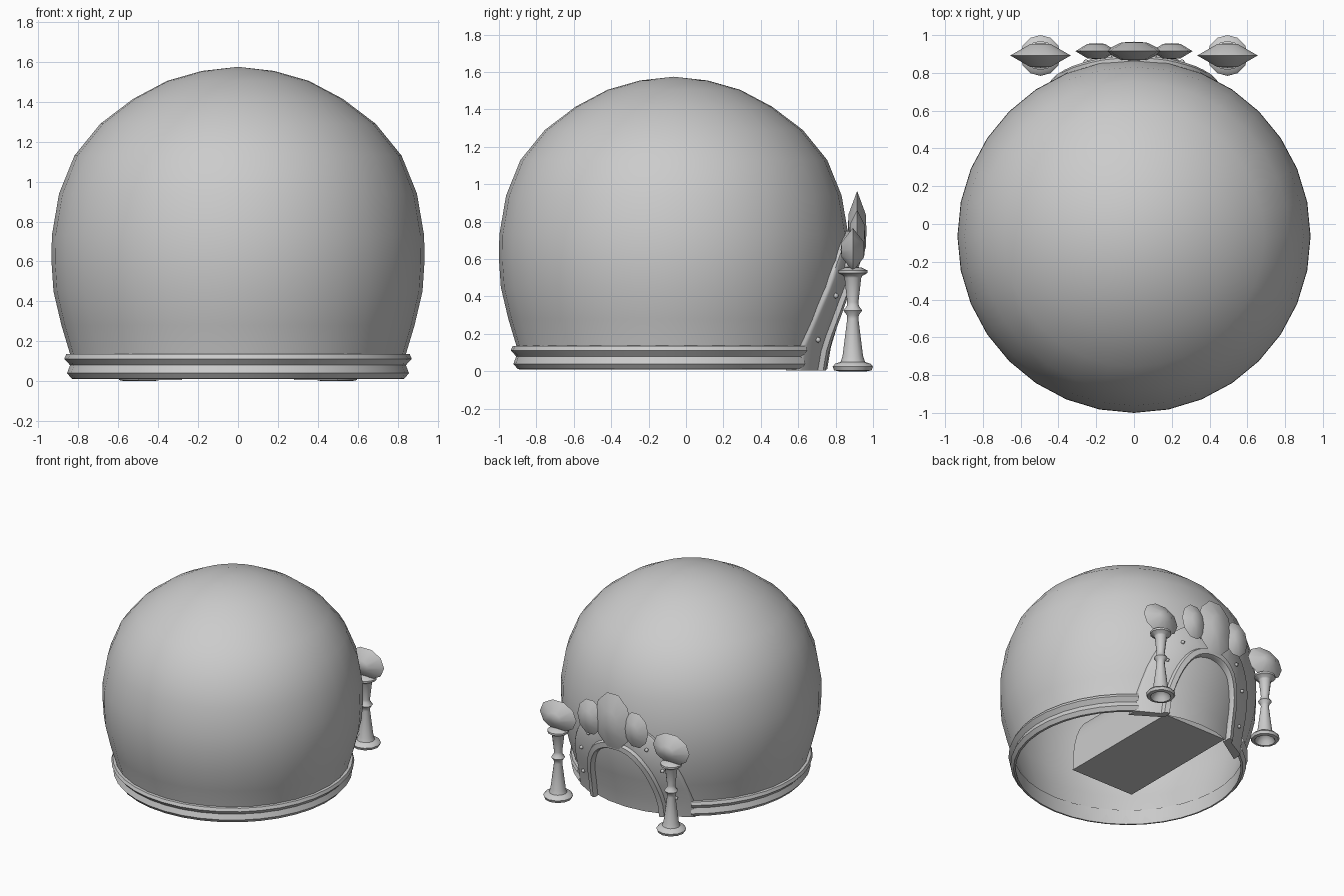
import bpy, bmesh, math
from mathutils import Vector

cube = bpy.data.objects.get("Cube")
if cube:
    bpy.data.objects.remove(cube, do_unlink=True)

stone = bpy.data.materials.new("plain grey")
stone.use_nodes = True
GREY = (0.6, 0.6, 0.6, 1)
stone.diffuse_color = GREY
stone.node_tree.nodes["Principled BSDF"].inputs["Base Color"].default_value = GREY

CY = -0.065  # dome centre in y
DOME = [(0.82, 0.01), (0.84, 0.13), (0.885, 0.28), (0.925, 0.45), (0.935, 0.6),
        (0.933, 0.73), (0.897, 0.94), (0.82, 1.13), (0.69, 1.29), (0.525, 1.415),
        (0.355, 1.505), (0.18, 1.555), (0, 1.575)]


def finish(name, bm, angle=40, flip_check=True):
    bmesh.ops.remove_doubles(bm, verts=bm.verts, dist=0.0005)
    if flip_check:
        bmesh.ops.recalc_face_normals(bm, faces=bm.faces)
    mesh = bpy.data.meshes.new(name)
    bm.to_mesh(mesh)
    bm.free()
    mesh.materials.append(stone)
    obj = bpy.data.objects.new(name, mesh)
    bpy.context.collection.objects.link(obj)
    bpy.ops.object.select_all(action='DESELECT')
    obj.select_set(True)
    bpy.context.view_layer.objects.active = obj
    bpy.ops.object.shade_smooth_by_angle(angle=math.radians(angle))
    return obj


def loft(bm, rows, close=False):
    """Join rows of points with quads."""
    grid = [[bm.verts.new(p) for p in row] for row in rows]
    pairs = list(zip(grid, grid[1:]))
    if close:
        pairs.append((grid[-1], grid[0]))
    for a, b in pairs:
        for i in range(len(a) - 1):
            bm.faces.new((a[i], b[i], b[i + 1], a[i + 1]))
    return grid


def lathe(bm, profile, centre, steps, start=0, sweep=math.tau):
    """Turn (radius, z) points around a vertical axis."""
    full = sweep == math.tau
    angles = [start + sweep * i / steps for i in range(steps if full else steps + 1)]
    rows = [[(centre[0] + r * math.cos(a), centre[1] + r * math.sin(a), z)
             for r, z in profile] for a in angles]
    return loft(bm, rows, full)


def dome_y(x, z, offset):
    """Depth of the dome's back surface at (x, z)."""
    z = max(z, DOME[0][1])
    for (r0, z0), (r1, z1) in zip(DOME, DOME[1:]):
        if z <= z1:
            r = r0 + (r1 - r0) * (z - z0) / (z1 - z0)
            break
    return CY + math.sqrt(r * r - x * x) + offset


def arch(t, half_width, height):
    a = math.pi * t
    c, s = math.cos(a), max(math.sin(a), 0)
    return (math.copysign(abs(c) ** 0.83, c) * half_width, s ** 0.83 * height)


def frame_point(t, w, offset):
    """w runs from the doorway (0) to the outer rim (1)."""
    x, z = arch(t, 0.28 + 0.22 * w, 0.51 + 0.24 * w)
    return Vector((x, dome_y(x, z, offset), z + 0.005))


# Dome shell, open underneath
bm = bmesh.new()
lathe(bm, DOME, (0, CY), 32)
finish("dome", bm, 60)

# Moulded band around the base, stopping at the door frame
bm = bmesh.new()
band = [(0.82, 0.01), (0.835, 0.012), (0.858, 0.04), (0.843, 0.08), (0.872, 0.112),
        (0.862, 0.135), (0.835, 0.137), (0.82, 0.01)]
gap = math.radians(35)
ends = lathe(bm, band, (0, CY), 30, math.pi / 2 + gap, math.tau - 2 * gap)
for end in (ends[0], ends[-1]):
    bm.faces.new(end[:-1])
finish("base_band", bm, 35)

# Door frame with raised inner trim, following the dome
bm = bmesh.new()
section = [(1, -0.05), (1, 0.015), (0.95, 0.025), (0.24, 0.02), (0.2, 0.045),
           (0.04, 0.045), (0, 0.03), (0, -0.03), (1, -0.05)]
STEPS = 24
ends = loft(bm, [[frame_point(i / STEPS, w, o) for w, o in section]
                 for i in range(STEPS + 1)])
for end in (ends[0], ends[-1]):
    bm.faces.new(end[:-1])
finish("door_frame", bm, 40)

# Rivets on the frame
bm = bmesh.new()
for i in range(8):
    spot = frame_point(0.06 + 0.88 * i / 7, 0.6, 0.025)
    made = bmesh.ops.create_icosphere(bm, subdivisions=1, radius=0.016)
    bmesh.ops.translate(bm, verts=made["verts"], vec=spot)
finish("frame_rivets", bm, 60)

# Arched passage running inwards from the door
bm = bmesh.new()
outline = [arch(i / 16, 0.28, 0.5) for i in range(17)]
outline.append(outline[0])
front, back = loft(bm, [[(x, y, z + 0.02) for x, z in outline] for y in (0.69, -0.36)])
bm.faces.new(front[:-1])
bm.faces.new(back[:-1])
finish("passage", bm, 40)


def gem(name, centre, size, flat=0.42):
    """Lens-shaped stone with its thin axis along y."""
    bm = bmesh.new()
    shape = [(0, -1), (flat, -0.92), (1, 0), (flat, 0.92), (0, 1)]
    rows = []
    for i in range(10):
        a = math.tau * i / 10
        rows.append([(centre[0] + size[0] * r * math.cos(a),
                      centre[1] + size[1] * d,
                      centre[2] + size[2] * r * math.sin(a)) for r, d in shape])
    loft(bm, rows, True)
    finish(name, bm, 50)


# Stones above the door
gem("centre_gem", (0, 0.915, 0.75), (0.16, 0.05, 0.225))
for side, label in ((1, "left"), (-1, "right")):
    gem(label + "_gem", (side * 0.2, 0.915, 0.73), (0.11, 0.042, 0.14))

# Turned posts with lens-shaped lamps
post = [(0, 0.1), (0.06, 0.03), (0.075, 0), (0.1, 0.005), (0.108, 0.025), (0.095, 0.04),
        (0.065, 0.05), (0.055, 0.08), (0.03, 0.28), (0.032, 0.3), (0.05, 0.325),
        (0.032, 0.35), (0.03, 0.37), (0.045, 0.5), (0.05, 0.51), (0.078, 0.525),
        (0.078, 0.54), (0.045, 0.555), (0, 0.56)]
for side, label in ((1, "left"), (-1, "right")):
    bm = bmesh.new()
    lathe(bm, post, (side * 0.495, 0.892), 12)
    finish(label + "_post", bm, 45)
    gem(label + "_lamp", (side * 0.495, 0.892, 0.65), (0.16, 0.065, 0.122), 0.35)
